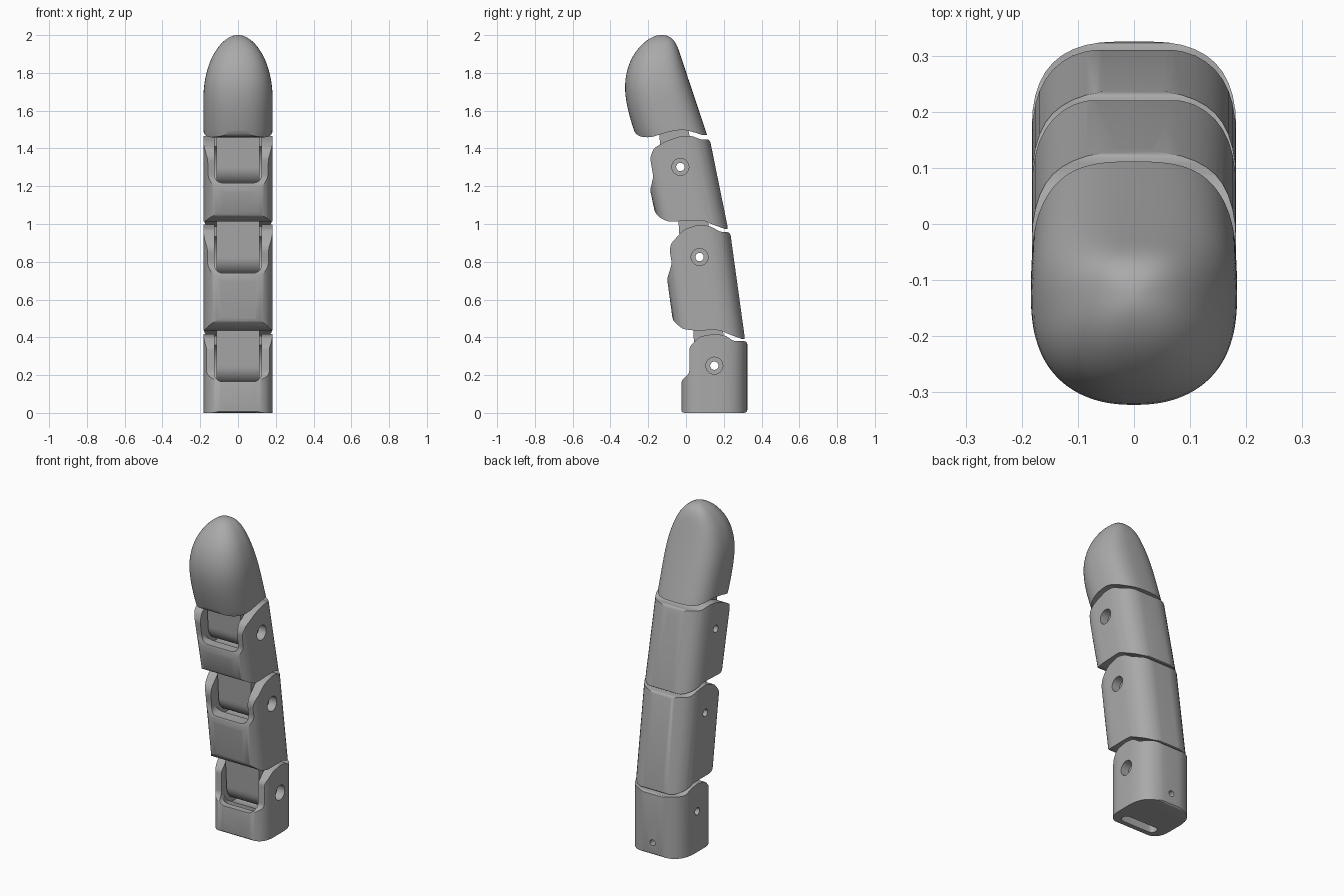
import bpy, bmesh, math
from mathutils import Vector

if "Cube" in bpy.data.objects:
    bpy.data.objects.remove(bpy.data.objects["Cube"], do_unlink=True)

grey = bpy.data.materials.new("plain_grey")
grey.use_nodes = True
COLOUR = (0.4, 0.4, 0.4, 1)
grey.diffuse_color = COLOUR
grey.node_tree.nodes["Principled BSDF"].inputs["Base Color"].default_value = COLOUR


def rounded(points, cut, steps=5):
    """Round every corner of a closed outline; cut is one size or one per corner."""
    out, n = [], len(points)
    cuts = cut if isinstance(cut, list) else [cut] * n
    for i, p in enumerate(points):
        p, a, b = Vector(p), Vector(points[i - 1]), Vector(points[(i + 1) % n])
        s = p + (a - p) * min(cuts[i] / (a - p).length, 0.45)
        e = p + (b - p) * min(cuts[i] / (b - p).length, 0.45)
        for k in range(steps + 1):
            t = k / steps
            out.append(s * (1 - t) ** 2 + p * 2 * t * (1 - t) + e * t * t)
    return out


def loft(name, rings):
    """Skin a list of equal rings and cap both ends."""
    bm = bmesh.new()
    rows = [[bm.verts.new(c) for c in ring] for ring in rings]
    n = len(rows[0])
    for lo, hi in zip(rows, rows[1:]):
        for i in range(n):
            bm.faces.new((lo[i], lo[(i + 1) % n], hi[(i + 1) % n], hi[i]))
    bm.faces.new(rows[0][::-1])
    bm.faces.new(rows[-1])
    bmesh.ops.recalc_face_normals(bm, faces=bm.faces)
    mesh = bpy.data.meshes.new(name)
    bm.to_mesh(mesh)
    bm.free()
    mesh.materials.append(grey)
    obj = bpy.data.objects.new(name, mesh)
    bpy.context.collection.objects.link(obj)
    return obj


def side_prism(name, outline, x0, x1):
    return loft(name, [[(x, y, z) for y, z in outline] for x in (x0, x1)])


def circle(y, z, r, n=32):
    return [(y + r * math.cos(2 * math.pi * k / n), z + r * math.sin(2 * math.pi * k / n)) for k in range(n)]


def apply(obj, mod):
    bpy.context.view_layer.objects.active = obj
    bpy.ops.object.modifier_apply(modifier=mod.name)


def boolean(obj, cutter, operation="DIFFERENCE"):
    mod = obj.modifiers.new("cut", "BOOLEAN")
    mod.operation, mod.object, mod.solver = operation, cutter, "EXACT"
    apply(obj, mod)
    bpy.data.objects.remove(cutter, do_unlink=True)


def smooth(obj):
    bpy.ops.object.select_all(action="DESELECT")
    obj.select_set(True)
    bpy.context.view_layer.objects.active = obj
    bpy.ops.object.shade_smooth_by_angle(angle=math.radians(32))


def column(z0, z1, back, depth, slope):
    """Leaning body with broad rounded corners; back is the rear y at z = 0."""
    w = 0.182
    section = rounded([(-w, back - depth), (w, back - depth), (w, back), (-w, back)],
                      [0.11, 0.11, 0.15, 0.15], 10)
    return loft("column", [[(x, y + slope * z, z) for x, y in section] for z in (z0, z1)])


def clevis(obj, py, pz):
    """Open the fork for the next knuckle and drill its pin."""
    boolean(obj, side_prism("well", circle(py, pz, 0.125), -0.125, 0.125))
    mouth = rounded([(-0.125, pz - 0.085), (0.125, pz - 0.085), (0.125, pz + 0.5), (-0.125, pz + 0.5)], 0.05)
    boolean(obj, loft("mouth", [[(x, y, z) for x, z in mouth] for y in (py - 0.5, py + 0.06)]))
    boolean(obj, side_prism("pin", circle(py, pz, 0.022), -0.3, 0.3))
    boolean(obj, side_prism("counterbore", circle(py, pz, 0.045), 0.13, 0.3))


def knuckle(name, py, pz):
    """Tongue that hangs from the segment above and turns on the pin."""
    r = 0.1
    arc = [(py + r * math.cos(a), pz + r * math.sin(a))
           for a in [math.radians(180 + 10 * k) for k in range(24)]]
    obj = side_prism(name, arc + [(py + 0.035, pz + 0.24), (py - 0.115, pz + 0.24)], -0.113, 0.113)
    boolean(obj, side_prism("pin", circle(py, pz, 0.022), -0.3, 0.3))
    smooth(obj)


# Side outlines of the three forked segments
base = [(-0.025, 0), (-0.025, 0.17), (0.018, 0.21), (0.018, 0.35), (0.075, 0.405),
        (0.15, 0.418), (0.21, 0.41), (0.25, 0.38), (0.325, 0.38), (0.325, 0)]
lower = [(-0.087, 0.865), (-0.075, 0.79), (-0.1, 0.71), (-0.07, 0.49), (-0.02, 0.445), (0.03, 0.437),
         (0.18, 0.438), (0.23, 0.415), (0.313, 0.385), (0.234, 0.957), (0.185, 0.957),
         (0.13, 0.988), (0.07, 0.998), (-0.01, 0.972), (-0.077, 0.9)]
middle = [(-0.19, 1.35), (-0.173, 1.25), (-0.19, 1.18), (-0.177, 1.09), (-0.15, 1.04), (-0.095, 1.012),
          (0.09, 1.02), (0.14, 0.997), (0.224, 0.968), (0.126, 1.449), (0.08, 1.446),
          (0.03, 1.467), (-0.03, 1.465), (-0.11, 1.437), (-0.172, 1.4)]
pins = [(0.15, 0.25), (0.072, 0.825), (-0.03, 1.302)]

segments = [("base_segment", base, (0, 0.5, 0.325, 0.35, 0)),
            ("lower_segment", lower, (0.3, 1.1, 0.368, 0.37, -0.139)),
            ("middle_segment", middle, (0.9, 1.6, 0.43, 0.372, -0.21))]
for (name, outline, body), (py, pz) in zip(segments, pins):
    seg = side_prism(name, rounded(outline, 0.018, 3), -0.3, 0.3)
    boolean(seg, column(*body), "INTERSECT")
    clevis(seg, py, pz)
    if name == "base_segment":
        # Cable slot underneath and screw hole at the rear
        slot = rounded([(-0.12, 0.015), (0.12, 0.015), (0.12, 0.075), (-0.12, 0.075)], 0.03)
        boolean(seg, loft("slot", [[(x, y, z) for x, y in slot] for z in (-0.1, 0.2)]))
        screw = circle(0, 0.075, 0.018, 20)
        boolean(seg, loft("screw", [[(x, y, z) for x, z in screw] for y in (0.2, 0.5)]))
    smooth(seg)

for name, pin in zip(("lower_knuckle", "middle_knuckle", "tip_knuckle"), pins):
    knuckle(name, *pin)


# Rounded fingertip: height, front y, back y, half width
def tip_ring(z, front, back, w, n=40):
    ring, mid, half = [], (front + back) / 2, (back - front) / 2
    for k in range(n):
        c, s = math.cos(2 * math.pi * k / n), math.sin(2 * math.pi * k / n)
        power = 2 / (2.8 if s > 0 else 2.3)
        ring.append((w * math.copysign(abs(c) ** power, c), mid + half * math.copysign(abs(s) ** power, s), z))
    return ring


rows = [(1.36, -0.23, 0.15, 0.18), (1.5, -0.278, 0.103, 0.183), (1.61, -0.312, 0.066, 0.185),
        (1.74, -0.331, 0.022, 0.184), (1.86, -0.302, -0.018, 0.153), (1.93, -0.255, -0.04, 0.112),
        (1.97, -0.213, -0.06, 0.076), (1.992, -0.175, -0.085, 0.042), (2.001, -0.145, -0.115, 0.012)]
tip = loft("fingertip", [tip_ring(*r) for r in rows])
sub = tip.modifiers.new("round", "SUBSURF")
sub.levels = 2
apply(tip, sub)
under = [(-0.5, 1.75), (-0.275, 1.49), (-0.25, 1.463), (-0.19, 1.457), (-0.087, 1.49), (-0.013, 1.5),
         (0.045, 1.485), (0.1, 1.466), (0.3, 1.52), (0.3, 2.2), (-0.5, 2.2)]
boolean(tip, side_prism("underside", rounded(under, 0.03, 4), -0.4, 0.4), "INTERSECT")
smooth(tip)
